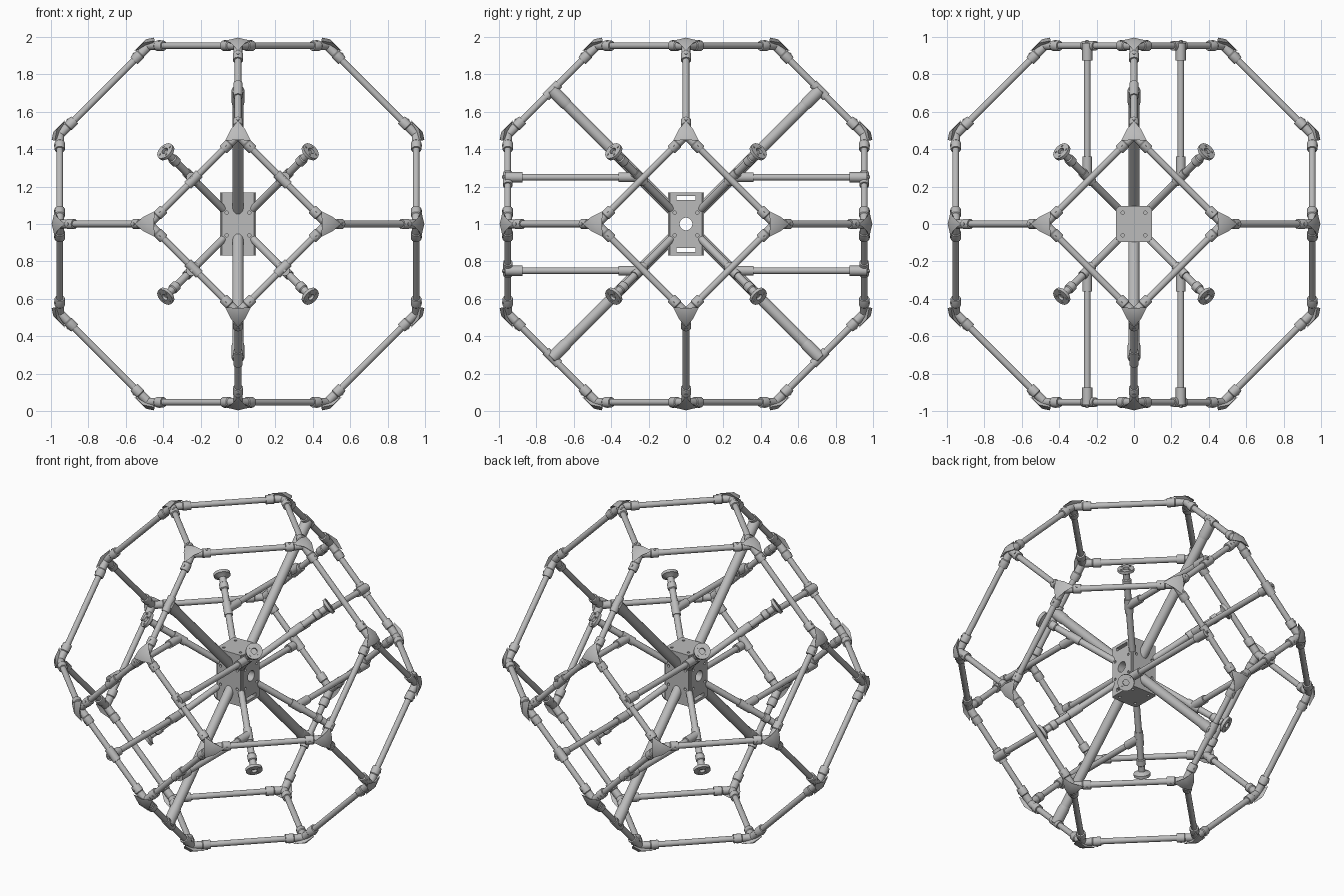
import bpy, bmesh, math
from itertools import product
from mathutils import Matrix, Vector

old = bpy.data.objects.get("Cube")
if old:
    bpy.data.objects.remove(old, do_unlink=True)

A = 0.4765                     # frame unit; corners are permutations of (0, A, 2A)
LIFT = Vector((0, 0, 1))       # model centre
SIGNS = (-1, 1)

grey = bpy.data.materials.new("light_grey")
grey.use_nodes = True
grey.diffuse_color = (0.5, 0.5, 0.5, 1)
grey.node_tree.nodes["Principled BSDF"].inputs["Base Color"].default_value = grey.diffuse_color

parts = {}


def part(name):
    """Mesh under construction for a named part."""
    if name not in parts:
        parts[name] = bmesh.new()
    return parts[name]


def lathe(bm, origin, axis, profile, seg=16):
    """Revolve (radius, distance) pairs about an axis, capping both ends."""
    axis = Vector(axis).normalized()
    side = axis.orthogonal().normalized()
    other = axis.cross(side)
    rings = []
    for r, d in profile:
        ring = []
        for i in range(seg):
            t = math.tau * i / seg
            ring.append(bm.verts.new(Vector(origin) + axis * d
                                     + (side * math.cos(t) + other * math.sin(t)) * r))
        rings.append(ring)
    for lo, hi in zip(rings, rings[1:]):
        for i in range(seg):
            j = (i + 1) % seg
            bm.faces.new((lo[i], lo[j], hi[j], hi[i]))
    bm.faces.new(rings[0][::-1])
    bm.faces.new(rings[-1])


def rod(bm, p, q, r, seg=16):
    p, q = Vector(p), Vector(q)
    lathe(bm, p, q - p, [(r, 0), (r, (q - p).length)], seg)


def box(bm, size, centre=(0, 0, 0)):
    verts = bmesh.ops.create_cube(bm, size=1)["verts"]
    for v in verts:
        v.co = Vector(c * s for c, s in zip(v.co, size)) + Vector(centre)


def finish(name, bm):
    bmesh.ops.recalc_face_normals(bm, faces=bm.faces)
    mesh = bpy.data.meshes.new(name)
    bm.to_mesh(mesh)
    bm.free()
    mesh.materials.append(grey)
    obj = bpy.data.objects.new(name, mesh)
    obj.location = LIFT
    bpy.context.collection.objects.link(obj)
    return obj


# Outer frame corners
corners = []
for k in range(3):
    for s, t in product(SIGNS, SIGNS):
        for pair in ((s * A, t * 2 * A), (s * 2 * A, t * A)):
            v = [0, 0, 0]
            v[(k + 1) % 3], v[(k + 2) % 3] = pair
            corners.append(Vector(v))

EDGE = A * math.sqrt(2)
for i, c in enumerate(corners):
    n = c.normalized()
    near = [o for o in corners if o is not c and (o - c).length < EDGE * 1.1]
    # Tubes, one for each edge
    for o in near:
        if corners.index(o) > i:
            rod(part("frame_tubes"), c, o, 0.018)
    # Sockets with a raised lip and a set screw
    for o in near:
        d = (o - c).normalized()
        lathe(part("corner_sockets"), c, d,
              [(0.024, 0), (0.024, 0.06), (0.028, 0.065), (0.028, 0.108), (0.026, 0.112)])
        up = (n - d * n.dot(d)).normalized()
        p = c + d * 0.088
        rod(part("set_screws"), p, p + up * 0.031, 0.007, 8)
    # Domed triangular cap, one point along the tube that leaves the square
    bm = part("corner_caps")
    lone = min(near, key=lambda o: o.dot(Vector(round(x / (2 * A) * 0.9) for x in c)))
    tip = ((lone - c) - n * (lone - c).dot(n)).normalized()
    ring = []
    for step in range(6):
        turn = Matrix.Rotation(math.pi / 3 * step, 3, n) @ tip
        reach, rise = (0.043, 0.027) if step % 2 else (0.08, 0.01)
        ring.append(bm.verts.new(c + turn * reach + n * rise))
    top, bottom = bm.verts.new(c + n * 0.038), bm.verts.new(c - n * 0.01)
    for a, b in zip(ring, ring[1:] + ring[:1]):
        bm.faces.new((a, b, top))
        bm.faces.new((b, a, bottom))

# Four main struts from the core to the frame
for sy, sz in product(SIGNS, SIGNS):
    d = Vector((0, sy, sz))
    end = d * 1.5 * A
    rod(part("main_struts"), d * 0.07, end, 0.03, 20)
    lathe(part("strut_saddles"), end - d * 0.08, d,
          [(0.03, 0), (0.034, 0.02), (0.034, 0.115), (0.028, 0.122)], 20)
    along = Vector((0, sy, -sz)).normalized() * 0.05
    rod(part("strut_saddles"), end - along, end + along, 0.025)

# Eight diagonal arms with mounts, each braced to the front or back square
for sx, sy, sz in product(SIGNS, repeat=3):
    d = Vector((sx, sy, sz))
    u = d.normalized()
    rod(part("mount_arms"), d * 0.08, d * 0.35, 0.02)
    lathe(part("arm_mounts"), (0, 0, 0), u,
          [(0.022, 0.565), (0.027, 0.57), (0.027, 0.605), (0.021, 0.61), (0.021, 0.645),
           (0.036, 0.655), (0.05, 0.66), (0.05, 0.678), (0.018, 0.678), (0.018, 0.662)], 24)
    # Bolt heads around the mount face
    side = u.orthogonal().normalized()
    for s, t in product(SIGNS, SIGNS):
        p = u * 0.676 + (side * s + u.cross(side) * t) * 0.024
        rod(part("mount_bolts"), p, p + u * 0.006, 0.006, 8)
    # Brace rod and its two tees
    inner = d * 0.25
    outer = Vector((inner.x, sy * 2 * A, inner.z))
    y = Vector((0, sy, 0))
    rod(part("brace_rods"), inner, outer, 0.018)
    tee = part("brace_tees")
    rod(tee, inner - u * 0.045, inner + u * 0.045, 0.026)
    rod(tee, inner, inner + y * 0.11, 0.026)
    along = Vector((sx, 0, -sz)).normalized() * 0.045
    middle = Vector((sx * A / 2, outer.y, sz * A / 2))
    rod(tee, middle - along, middle + along, 0.026)
    rod(tee, outer - y * 0.08, outer + y * 0.015, 0.027)
    rod(part("set_screws"), outer, outer + y * 0.03, 0.008, 8)

objects = [finish(name, bm) for name, bm in parts.items()]

# Core housing with rounded upright edges
bm = bmesh.new()
box(bm, (0.19, 0.19, 0.335))
upright = [e for e in bm.edges if abs(e.verts[0].co.z - e.verts[1].co.z) > 0.1]
bmesh.ops.bevel(bm, geom=upright, offset=0.01, segments=3, affect='EDGES')
core = finish("core_housing", bm)
objects.append(core)

# Cutter: blind bolt holes on every side, a centre bore and two slots
bm = bmesh.new()
for k in range(3):
    floor = 0.151 if k == 2 else 0.072
    for s, t, side in product(SIGNS, repeat=3):
        p, q = Vector(), Vector()
        p[(k + 1) % 3], p[(k + 2) % 3] = 0.06 * s, 0.06 * t
        q[k] = side
        rod(bm, p + q * floor, p + q * 0.3, 0.009, 12)
rod(bm, (-0.3, 0, 0), (0.3, 0, 0), 0.034, 24)
for s in SIGNS:
    box(bm, (0.6, 0.1, 0.022), (0, 0, 0.138 * s))
cutter = finish("hole_cutter", bm)
cutter.hide_render = True
mod = core.modifiers.new("holes", 'BOOLEAN')
mod.operation = 'DIFFERENCE'
mod.solver = 'EXACT'
mod.object = cutter
bpy.context.view_layer.update()
cut = core.evaluated_get(bpy.context.evaluated_depsgraph_get())
mesh = bpy.data.meshes.new_from_object(cut)
core.modifiers.clear()
core.data = mesh
bpy.data.objects.remove(cutter, do_unlink=True)

# Smooth round surfaces, keep hard edges
bpy.ops.object.select_all(action='DESELECT')
for obj in objects:
    obj.select_set(True)
bpy.context.view_layer.objects.active = core
bpy.ops.object.shade_smooth_by_angle(angle=math.radians(35))
